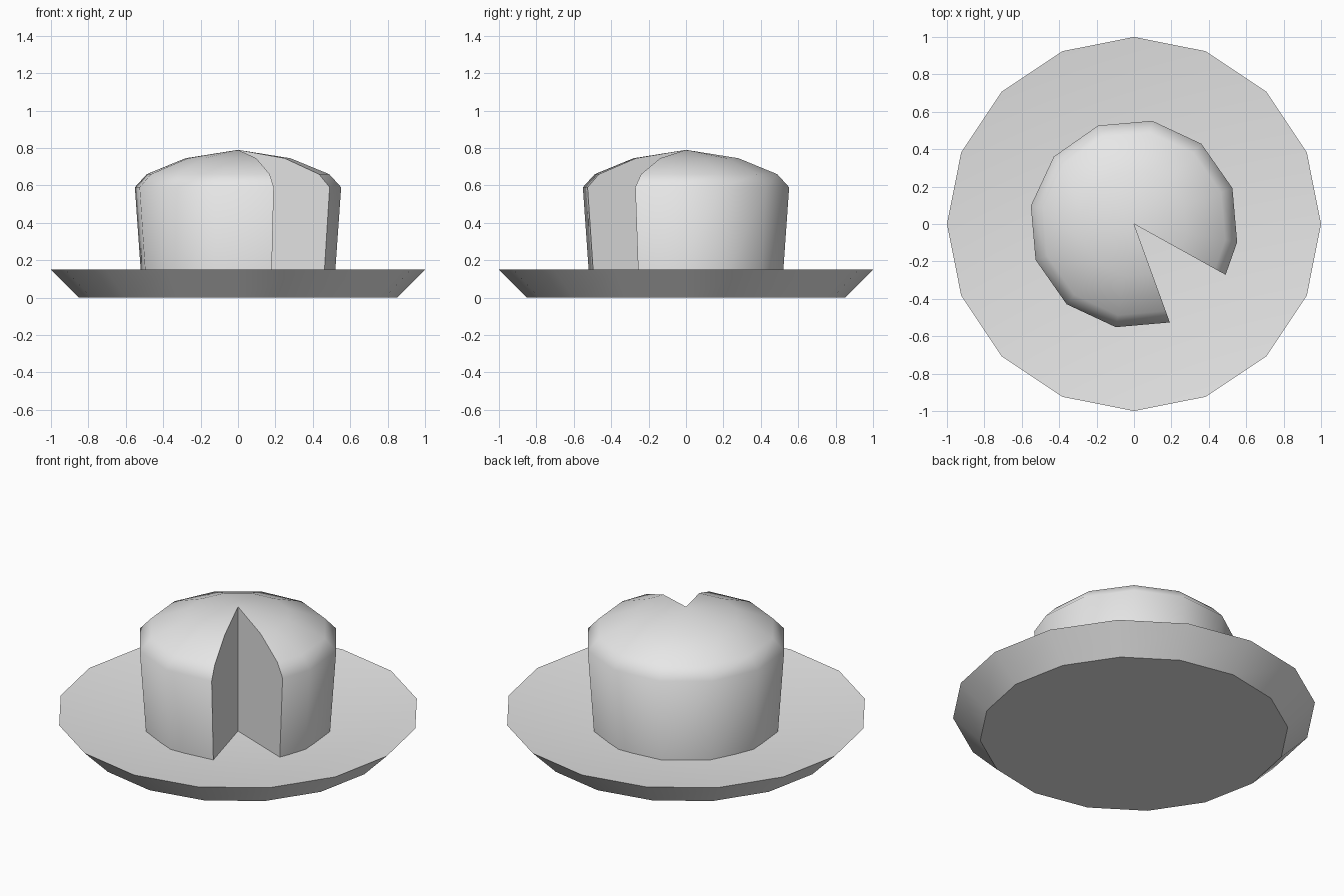
import bpy, bmesh, math

cube = bpy.data.objects.get("Cube")
if cube:
    bpy.data.objects.remove(cube, do_unlink=True)

grey = bpy.data.materials.new("light_grey")
grey.use_nodes = True
colour = (0.8, 0.8, 0.8, 1)
grey.diffuse_color = colour
grey.node_tree.nodes["Principled BSDF"].inputs["Base Color"].default_value = colour


def lathe(name, profile, angles, closed, sharp):
    """Turn a profile (radius, height) from axis to axis through the angles."""
    bm = bmesh.new()
    first = bm.verts.new((0, 0, profile[0][1]))
    last = bm.verts.new((0, 0, profile[-1][1]))
    columns = []
    for a in map(math.radians, angles):
        ring = [bm.verts.new((r * math.cos(a), r * math.sin(a), z)) for r, z in profile[1:-1]]
        columns.append([first] + ring + [last])
    pairs = list(zip(columns, columns[1:]))
    if closed:
        pairs.append((columns[-1], columns[0]))
    for a, b in pairs:
        for i in range(len(profile) - 1):
            corners = [a[i], b[i], b[i + 1], a[i + 1]]
            bm.faces.new(list(dict.fromkeys(corners)))
    # Flat walls where the turn is left open
    if not closed:
        bm.faces.new(columns[0])
        bm.faces.new(columns[-1][::-1])
    bmesh.ops.recalc_face_normals(bm, faces=bm.faces)
    mesh = bpy.data.meshes.new(name)
    bm.to_mesh(mesh)
    bm.free()
    mesh.materials.append(grey)
    obj = bpy.data.objects.new(name, mesh)
    bpy.context.collection.objects.link(obj)
    bpy.ops.object.select_all(action="DESELECT")
    obj.select_set(True)
    bpy.context.view_layer.objects.active = obj
    bpy.ops.object.shade_smooth_by_angle(angle=math.radians(sharp))
    return obj


# Shallow dished plate with a flared rim
lathe("plate", [(0, 0), (0.85, 0), (1, 0.15), (0, 0.035)],
      [i * 22.5 for i in range(16)], True, 35)

# Domed cake with one slice missing
cake_profile = [(0, 0.03), (0.52, 0.03), (0.56, 0.59), (0.495, 0.66), (0.285, 0.745), (0, 0.79)]
lathe("cake", cake_profile, [-29] + [-10 + i * 30 for i in range(11)], False, 60)
